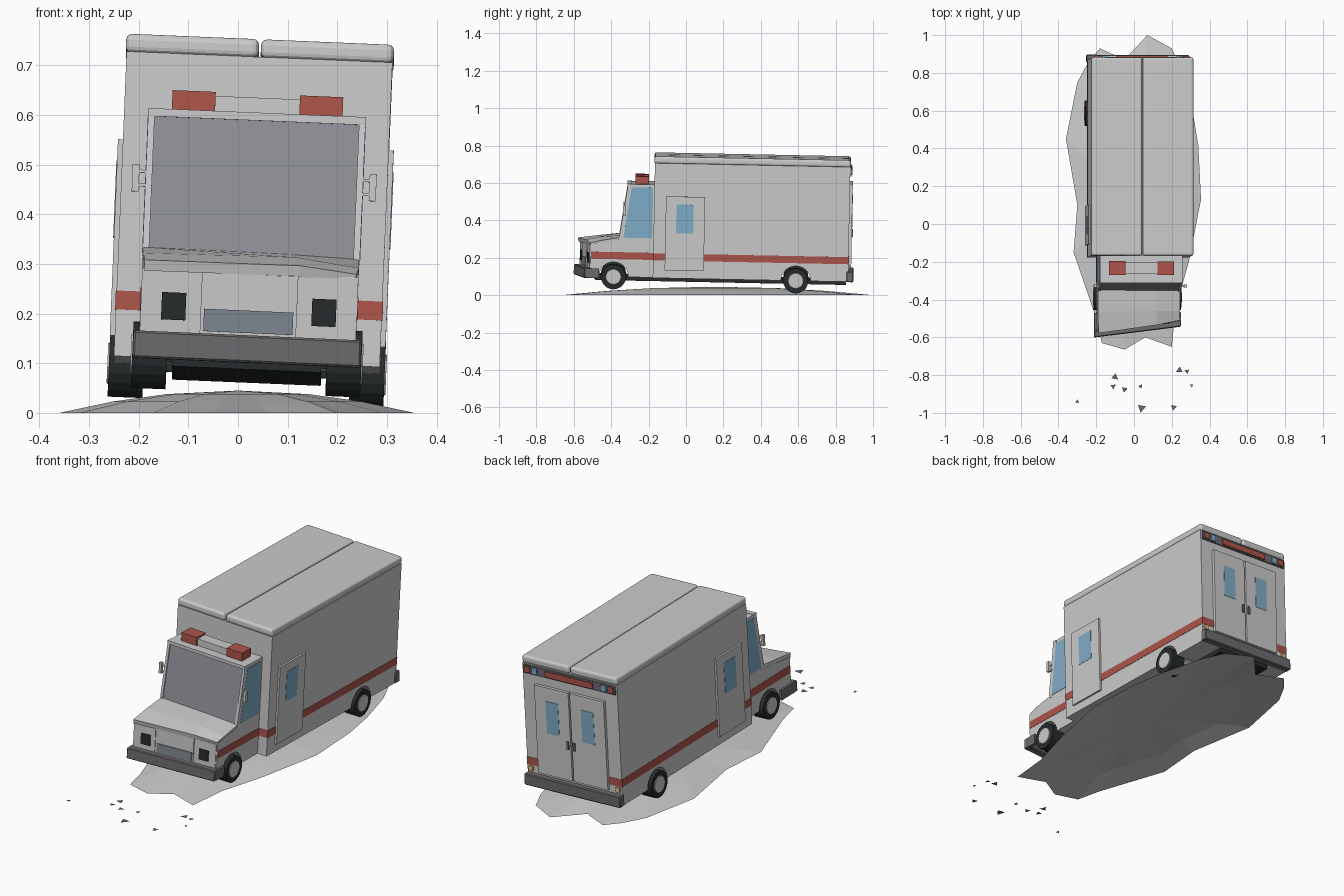
import bpy, bmesh, math, random
from mathutils import Matrix, Vector

if "Cube" in bpy.data.objects:
    bpy.data.objects.remove(bpy.data.objects["Cube"])

random.seed(4)
# The vehicle leans to its right and sits slightly nose-up on the mound
LEAN = (Matrix.Translation((0.0135, 0, 0)) @ Matrix.Rotation(math.radians(-1.15), 4, 'X')
        @ Matrix.Rotation(math.radians(2.4), 4, 'Y'))


def material(name, r, g, b):
    m = bpy.data.materials.new(name)
    m.diffuse_color = (r, g, b, 1)
    m.use_nodes = True
    m.node_tree.nodes["Principled BSDF"].inputs["Base Color"].default_value = m.diffuse_color
    return m


RED = material("red", 0.42, 0.09, 0.07)
BLUE = material("window_blue", 0.22, 0.42, 0.58)
BLACK = material("black", 0.02, 0.025, 0.025)
DARK = material("dark_grey", 0.16, 0.15, 0.16)
SHIELD = material("windscreen_grey", 0.27, 0.28, 0.31)
AMBER = material("amber", 0.8, 0.5, 0.2)
GRILLE = material("grille_grey", 0.22, 0.25, 0.29)


def finish(name, bm, mat=None, matrix=LEAN):
    for v in bm.verts:  # crash damage: the front right corner is pushed back
        if v.co.y < -0.46 and matrix is LEAN:
            v.co.y += 0.055 * (v.co.x + 0.22) / 0.44 * min(1, (-0.46 - v.co.y) / 0.11)
    bmesh.ops.recalc_face_normals(bm, faces=bm.faces)
    me = bpy.data.meshes.new(name)
    bm.to_mesh(me)
    bm.free()
    ob = bpy.data.objects.new(name, me)
    bpy.context.collection.objects.link(ob)
    ob.matrix_world = matrix
    if mat:
        me.materials.append(mat)
    return ob


def prism(name, pts, x0, x1, mat=None):
    """Side profile of (y, z) points, extruded along x."""
    bm = bmesh.new()
    a = [bm.verts.new((x0, y, z)) for y, z in pts]
    b = [bm.verts.new((x1, y, z)) for y, z in pts]
    bm.faces.new(a)
    bm.faces.new(b[::-1])
    for i in range(len(pts)):
        j = (i + 1) % len(pts)
        bm.faces.new((a[i], a[j], b[j], b[i]))
    return finish(name, bm, mat)


def box(name, x0, x1, y0, y1, z0, z1, mat=None):
    return prism(name, [(y0, z0), (y1, z0), (y1, z1), (y0, z1)], x0, x1, mat)


def pair(name, x0, x1, *args):
    for s, side in ((-1, "left"), (1, "right")):
        box(side + "_" + name, s * x0, s * x1, *args)


def bevel(ob, width, segments=1):
    m = ob.modifiers.new("bevel", 'BEVEL')
    m.width, m.segments = width, segments


def arch(yc, bottom, r=0.079, n=12):
    """Wheel arch points, front to back."""
    a0 = math.asin((bottom - 0.1) / r)
    return [(yc - r * math.cos(a0 + (math.pi - 2 * a0) * i / n),
             0.1 + r * math.sin(a0 + (math.pi - 2 * a0) * i / n)) for i in range(n + 1)]


# Rear box body with wheel arches, and the two-part roof
prism("box_body", [(-0.18, 0.1)] + arch(0.585, 0.1) + [(0.865, 0.1), (0.865, 0.714), (-0.18, 0.714)],
      -0.268, 0.268)
box("box_stripe", -0.2695, 0.2695, -0.1815, 0.8665, 0.194, 0.232, RED)
for s, side in ((-1, "left"), (1, "right")):
    bevel(box(side + "_roof_panel", s * 0.002, s * 0.27, -0.183, 0.868, 0.712, 0.75), 0.012, 3)

# Cab with windscreen, pillars and side windows
prism("cab", [(-0.57, 0.1)] + arch(-0.39, 0.1) + [(-0.179, 0.1), (-0.179, 0.597), (-0.312, 0.597),
      (-0.356, 0.3), (-0.57, 0.272)], -0.218, 0.218)
pair("cab_stripe", 0.2, 0.2195, -0.565, -0.179, 0.194, 0.232, RED)
prism("windscreen", [(-0.34, 0.305), (-0.359, 0.305), (-0.317, 0.583), (-0.3, 0.583)], -0.206, 0.206, SHIELD)
box("windscreen_header", -0.219, 0.219, -0.325, -0.3, 0.583, 0.599)
for s, side in ((-1, "left"), (1, "right")):
    prism(side + "_windscreen_pillar", [(-0.34, 0.3), (-0.365, 0.3), (-0.323, 0.585), (-0.3, 0.585)],
          s * 0.206, s * 0.2192)
    prism(side + "_cab_window", [(-0.341, 0.31), (-0.302, 0.58), (-0.187, 0.58), (-0.187, 0.31)],
          s * 0.2, s * 0.2198, BLUE)
pair("mirror", 0.232, 0.246, -0.345, -0.33, 0.43, 0.485)
pair("mirror_upper_arm", 0.215, 0.234, -0.342, -0.334, 0.468, 0.474)
pair("mirror_lower_arm", 0.215, 0.234, -0.342, -0.334, 0.44, 0.446)

# Buckled hood sheet
bm = bmesh.new()
rows = [[(-0.217, -0.354, 0.318), (0.08, -0.354, 0.316), (0.217, -0.354, 0.312)],
        [(-0.217, -0.47, 0.304), (0.09, -0.47, 0.308), (0.218, -0.47, 0.292)],
        [(-0.214, -0.585, 0.288), (0.1, -0.58, 0.29), (0.214, -0.57, 0.278)]]
g = [[bm.verts.new(p) for p in r] for r in rows]
for i in range(2):
    for j in range(2):
        bm.faces.new((g[i][j], g[i + 1][j], g[i + 1][j + 1], g[i][j + 1]))
hood = finish("hood", bm)
m = hood.modifiers.new("thickness", 'SOLIDIFY')
m.thickness = 0.022

# Nose details and front bumper
box("grille_panel", -0.097, 0.097, -0.575, -0.55, 0.14, 0.268)
box("grille", -0.09, 0.09, -0.579, -0.56, 0.15, 0.195, GRILLE)
pair("headlight_surround", 0.103, 0.212, -0.573, -0.55, 0.14, 0.268)
pair("headlight", 0.127, 0.176, -0.577, -0.55, 0.17, 0.225, BLACK)
bevel(box("front_bumper", -0.23, 0.23, -0.602, -0.565, 0.09, 0.145, DARK), 0.004)
pair("front_bumper_wing", 0.212, 0.23, -0.58, -0.475, 0.092, 0.143, DARK)

# Roof light bar
box("light_bar", -0.085, 0.085, -0.275, -0.215, 0.597, 0.63)
pair("light_bar_lamp", 0.085, 0.172, -0.282, -0.21, 0.594, 0.638, RED)

# Side doors
pair("side_door", 0.26, 0.278, -0.117, 0.092, 0.142, 0.538)
pair("side_door_window", 0.27, 0.2795, -0.06, 0.032, 0.342, 0.496, BLUE)

# Rear doors, lamps and bumper
pair("rear_door", 0.004, 0.197, 0.86, 0.88, 0.17, 0.62)
pair("rear_door_window", 0.065, 0.135, 0.87, 0.8815, 0.385, 0.55, BLUE)
pair("rear_handle", 0.012, 0.024, 0.875, 0.886, 0.33, 0.37, DARK)
box("rear_lamp_housing", -0.26, 0.26, 0.86, 0.871, 0.664, 0.708, DARK)
box("rear_lamp_bar", -0.135, 0.135, 0.865, 0.877, 0.67, 0.7, RED)
pair("rear_upper_red_lamp", 0.222, 0.252, 0.865, 0.877, 0.67, 0.702, RED)
pair("rear_upper_blue_lamp", 0.18, 0.21, 0.865, 0.877, 0.67, 0.702, BLUE)
pair("tail_lamp", 0.235, 0.258, 0.86, 0.872, 0.165, 0.19, AMBER)
bevel(box("rear_bumper", -0.272, 0.272, 0.855, 0.893, 0.098, 0.155, DARK), 0.004)

# Chassis and axles
box("chassis", -0.15, 0.15, -0.5, 0.855, 0.078, 0.102, BLACK)
for y, n in ((-0.39, "front"), (0.585, "rear")):
    box(n + "_axle", -0.2, 0.2, y - 0.012, y + 0.012, 0.088, 0.112, BLACK)


# Wheels
def disc(name, x, y, r, depth, mat=None, r2=None):
    bm = bmesh.new()
    bmesh.ops.create_cone(bm, cap_ends=True, segments=20, radius1=r, radius2=r2 or r, depth=depth,
                          matrix=Matrix.Translation((x, y, 0.1)) @ Matrix.Rotation(
                              math.copysign(math.pi / 2, x), 4, 'Y'))
    return finish(name, bm, mat)


for y, xc, n in ((-0.39, 0.196, "front"), (0.585, 0.243, "rear")):
    for s, side in ((-1, "left"), (1, "right")):
        disc(f"{n}_{side}_tyre", s * xc, y, 0.067, 0.07, BLACK)
        disc(f"{n}_{side}_hub", s * (xc + 0.034), y, 0.045, 0.008, None, 0.04)

# Low ground mound with a ragged outline
outline = [(0.07, 1.0), (0.2, 0.93), (0.25, 0.82), (0.31, 0.6), (0.34, 0.42), (0.355, 0.13), (0.29, -0.2),
           (0.22, -0.45), (0.2, -0.65), (0.06, -0.6), (-0.05, -0.665), (-0.17, -0.63), (-0.2, -0.5),
           (-0.32, -0.15), (-0.3, 0.1), (-0.36, 0.45), (-0.3, 0.75), (-0.24, 0.86), (-0.18, 0.93), (-0.05, 0.87)]
bm = bmesh.new()
rings = [[bm.verts.new((x * k, 0.15 + (y - 0.15) * k, 0.045 * (1 - k * k))) for x, y in outline]
         for k in (1, 0.7, 0.4)]
top = bm.verts.new((0, 0.15, 0.045))
for i in range(len(outline)):
    j = (i + 1) % len(outline)
    for a, b in zip(rings, rings[1:]):
        bm.faces.new((a[i], a[j], b[j], b[i]))
    bm.faces.new((rings[-1][i], rings[-1][j], top))
finish("ground_mound", bm, None, Matrix())

# Scattered debris triangles in front
bm = bmesh.new()
for x, y, r in ((-0.1, -0.81, 0.02), (-0.11, -0.86, 0.016), (-0.05, -0.875, 0.017), (0.035, -0.86, 0.013),
                (0.04, -0.975, 0.025), (0.21, -0.97, 0.018), (0.24, -0.775, 0.02), (0.28, -0.78, 0.014),
                (0.305, -0.855, 0.01), (-0.3, -0.94, 0.012)):
    t = random.uniform(0, 6.28)
    bm.faces.new([bm.verts.new((x + r * math.cos(t + a), y + r * math.sin(t + a), 0.001))
                  for a in (0, 2.0, 4.1)])
finish("debris", bm, DARK, Matrix())
